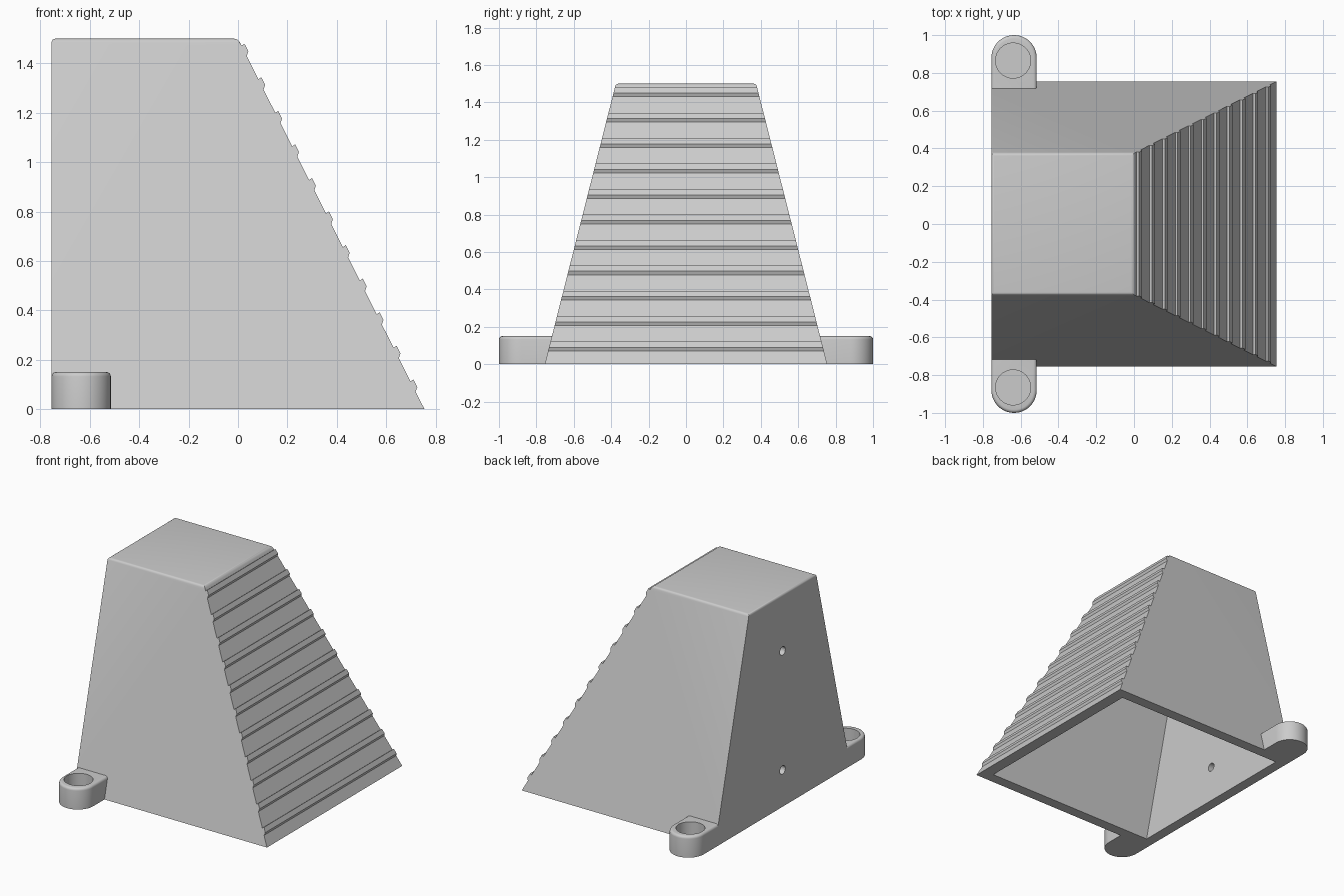
import bpy, bmesh
from math import pi, sin, cos
from mathutils import Matrix

cube = bpy.data.objects.get("Cube")
if cube:
    bpy.data.objects.remove(cube, do_unlink=True)

HALF, HEIGHT, WALL = 0.755, 1.5, 0.075
grey = bpy.data.materials.new("light grey")
grey.use_nodes = True
colour = (0.6, 0.6, 0.6, 1)
grey.diffuse_color = colour
grey.node_tree.nodes["Principled BSDF"].inputs["Base Color"].default_value = colour


def side_y(z):
    return HALF - 0.38 * z / HEIGHT


def slope_x(z):
    return HALF * (1 - z / HEIGHT)


def finish(bm, name):
    bmesh.ops.recalc_face_normals(bm, faces=bm.faces)
    mesh = bpy.data.meshes.new(name)
    bm.to_mesh(mesh)
    bm.free()
    mesh.materials.append(grey)
    obj = bpy.data.objects.new(name, mesh)
    bpy.context.collection.objects.link(obj)
    return obj


def prism(bottom, top, bevel_z=None, radius=0.0):
    """Solid between two matching loops, with optional rounded edges at one height."""
    bm = bmesh.new()
    a = [bm.verts.new(p) for p in bottom]
    b = [bm.verts.new(p) for p in top]
    bm.faces.new(a)
    bm.faces.new(b)
    for i in range(len(a)):
        j = (i + 1) % len(a)
        bm.faces.new((a[i], a[j], b[j], b[i]))
    bmesh.ops.recalc_face_normals(bm, faces=bm.faces)
    if bevel_z is not None:
        edges = [e for e in bm.edges if all(abs(v.co.z - bevel_z) < 1e-5 for v in e.verts)]
        bmesh.ops.bevel(bm, geom=edges, offset=radius, segments=4, profile=0.5,
                        affect='EDGES', clamp_overlap=True)
    return bm


def cylinder(name, radius, depth, matrix):
    bm = bmesh.new()
    bmesh.ops.create_cone(bm, cap_ends=True, segments=40, radius1=radius,
                          radius2=radius, depth=depth, matrix=matrix)
    return finish(bm, name)


def combine(target, tool, operation):
    tool.hide_render = True
    mod = target.modifiers.new(operation.lower(), 'BOOLEAN')
    mod.operation, mod.solver, mod.object = operation, 'EXACT', tool
    bpy.context.view_layer.objects.active = target
    bpy.ops.object.modifier_apply(modifier=mod.name)
    bpy.data.objects.remove(tool, do_unlink=True)


# Ribbed wedge: profile whose width tapers with height
profile = [(-HALF, 0), (HALF, 0)]
for i in range(11):
    z = 0.07 + 0.136 * i
    for dz, out in ((0, 0), (0.019, 0.016), (0.05, 0.016), (0.042, 0)):
        profile.append((slope_x(z + dz) + out, z + dz))
profile += [(slope_x(HEIGHT), HEIGHT), (-HALF, HEIGHT)]
wedge = finish(prism([(x, -side_y(z), z) for x, z in profile],
                     [(x, side_y(z), z) for x, z in profile], HEIGHT, 0.015), "ribbed_wedge")


# Mounting lugs with blind sockets
LUG_X, LUG_R, LUG_H = -0.635, 0.12, 0.15
outline = [(LUG_X - LUG_R, 0.69)]
outline += [(LUG_X - LUG_R * cos(pi * i / 24), 0.88 + LUG_R * sin(pi * i / 24)) for i in range(25)]
outline += [(LUG_X + LUG_R, 0.69)]
for s in (-1, 1):
    lug = finish(prism([(x, s * y, 0) for x, y in outline],
                       [(x, s * y, LUG_H) for x, y in outline], LUG_H, 0.018), "lug")
    combine(wedge, lug, 'UNION')
    socket = cylinder("socket_cutter", 0.093, 0.2, Matrix.Translation((-0.64, s * 0.865, 0.13)))
    combine(wedge, socket, 'DIFFERENCE')


# Hollow inside, open at the bottom
def inner_loop(z):
    x0, x1, y = -HALF + WALL, slope_x(z) - 0.084, side_y(z) - 0.077
    return [(x0, -y, z), (x1, -y, z), (x1, y, z), (x0, y, z)]


combine(wedge, finish(prism(inner_loop(-0.1), inner_loop(HEIGHT - WALL)), "cavity_cutter"), 'DIFFERENCE')

# Screw holes through the upright back wall
for z in (0.26, 1.1):
    place = Matrix.Translation((-HALF + WALL / 2, 0, z)) @ Matrix.Rotation(pi / 2, 4, 'Y')
    combine(wedge, cylinder("hole_cutter", 0.03, 0.2, place), 'DIFFERENCE')

# Smooth the rounded parts, keep corners sharp
bpy.ops.object.select_all(action='DESELECT')
wedge.select_set(True)
bpy.context.view_layer.objects.active = wedge
bpy.ops.object.shade_smooth_by_angle(angle=pi / 6)
